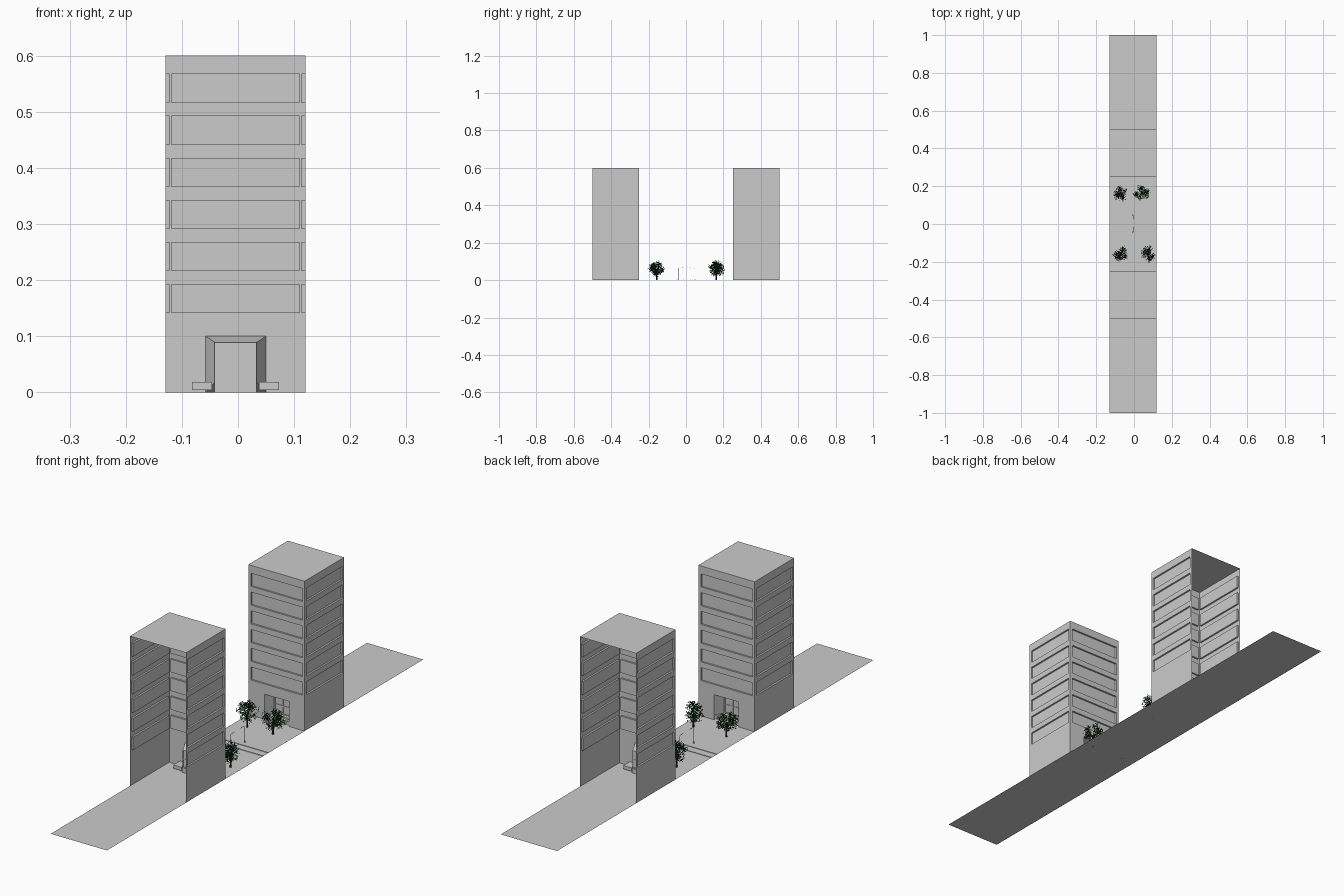
import bpy, bmesh, math, random
from mathutils import Vector, Matrix

if "Cube" in bpy.data.objects:
    bpy.data.objects.remove(bpy.data.objects["Cube"])

random.seed(4)
X0, X1 = -0.129, 0.12
CX = (X0 + X1) / 2
W = X1 - X0


def finish(bm, name, mat=None, weld=True):
    if weld:
        bmesh.ops.remove_doubles(bm, verts=bm.verts, dist=1e-5)
    me = bpy.data.meshes.new(name)
    bm.to_mesh(me)
    bm.free()
    ob = bpy.data.objects.new(name, me)
    bpy.context.collection.objects.link(ob)
    if mat:
        me.materials.append(mat)
    return ob


def quad(bm, pts):
    return bm.faces.new([bm.verts.new(p) for p in pts])


def box(bm, x0, x1, y0, y1, z0, z1):
    m = Matrix.LocRotScale(((x0 + x1) / 2, (y0 + y1) / 2, (z0 + z1) / 2), None,
                           (x1 - x0, y1 - y0, z1 - z0))
    bmesh.ops.create_cube(bm, size=1, matrix=m)


def wall(bm, place, us, zs, holes, depth, inset):
    """Grid of wall cells; cells in holes become recesses. inset = left, right, bottom, top."""
    for i in range(len(us) - 1):
        for j in range(len(zs) - 1):
            a, b, c, d = us[i], us[i + 1], zs[j], zs[j + 1]
            outer = [(a, c), (b, c), (b, d), (a, d)]
            if (i, j) not in holes:
                quad(bm, [place(u, z, 0) for u, z in outer])
                continue
            l, r, lo, hi = inset
            inner = [(a + l, c + lo), (b - r, c + lo), (b - r, d - hi), (a + l, d - hi)]
            for k in range(4):
                n = (k + 1) % 4
                quad(bm, [place(*outer[k], 0), place(*outer[n], 0),
                          place(*inner[n], depth), place(*inner[k], depth)])
            quad(bm, [place(u, z, depth) for u, z in inner])


def building(side, label):
    # facade at |y| = 0.25, outer end at |y| = 0.5 left open
    def facade(u, z, d): return (X0 + u, side * (0.25 + d), z)
    def left(u, z, d): return (X0 + d, side * (0.25 + u), z)
    def right(u, z, d): return (X1 - d, side * (0.25 + u), z)

    zs = [0.14]
    for k in range(6):
        zs += [0.141 + 0.075 * k, 0.193 + 0.075 * k]
    zs.append(0.6)
    windows = {(1, 1 + 2 * k) for k in range(6)}
    bm = bmesh.new()
    for place, width in ((facade, W), (left, 0.25), (right, 0.25)):
        wall(bm, place, [0, 0.0105, width - 0.0105, width], zs, windows, 0.007, (0,) * 4)
    # ground storey with tapered doorway
    wall(bm, facade, [0, 0.071, 0.179, W], [0, 0.1, 0.14], {(1, 0)}, 0.04,
         (0.017, 0.017, 0.018, 0.011))
    for place in (left, right):
        wall(bm, place, [0, 0.25], [0, 0.14], set(), 0, (0,) * 4)
    # roof
    quad(bm, [(X0, side * 0.25, 0.6), (X1, side * 0.25, 0.6),
              (X1, side * 0.5, 0.6), (X0, side * 0.5, 0.6)])
    bmesh.ops.remove_doubles(bm, verts=bm.verts, dist=1e-5)
    bmesh.ops.recalc_face_normals(bm, faces=bm.faces)
    finish(bm, label + "_building_shell")

    # door frame bars, on both faces of the door panel
    bm = bmesh.new()
    ya, yb = sorted((side * 0.288, side * 0.292))
    for x in (-0.040, CX, 0.031):
        box(bm, x - 0.002, x + 0.002, ya, yb, 0.018, 0.089)
    for z in (0.020, 0.052, 0.087):
        box(bm, -0.041, 0.033, ya, yb, z - 0.002, z + 0.002)
    finish(bm, label + "_door_frame", weld=False)

    # entrance steps and side plinths
    bm = bmesh.new()
    for k in range(3):
        ya, yb = sorted((side * (0.251 + 0.012 * k), side * 0.294))
        box(bm, -0.042, 0.033, ya, yb, 0, 0.006 * (k + 1))
    ya, yb = sorted((side * 0.251, side * 0.292))
    for s in (-1, 1):
        xa, xb = sorted((CX + s * 0.042, CX + s * 0.0775))
        box(bm, xa, xb, ya, yb, 0.004, 0.012)
        box(bm, xa, xb, ya, yb, 0.012, 0.018)
    finish(bm, label + "_entrance_steps", weld=False)


# ground strips
bm = bmesh.new()
ys = [-1, -0.5, -0.25, -0.13, -0.05, -0.012, 0.022, 0.05, 0.13, 0.25, 0.5, 1]
for a, b in zip(ys, ys[1:]):
    quad(bm, [(X0, a, 0), (X1, a, 0), (X1, b, 0), (X0, b, 0)])
finish(bm, "ground")

# low kerbs
bm = bmesh.new()
for y in (-0.012, 0.022):
    box(bm, X0, X1, y - 0.0015, y + 0.0015, 0, 0.002)
finish(bm, "kerbs", weld=False)

building(-1, "front")
building(1, "rear")


def tube(bm, a, b, r0, r1, n=6):
    a, b = Vector(a), Vector(b)
    v = b - a
    m = Matrix.Translation((a + b) / 2) @ v.to_track_quat('Z', 'Y').to_matrix().to_4x4()
    bmesh.ops.create_cone(bm, cap_ends=True, segments=n, radius1=r0, radius2=r1,
                          depth=v.length, matrix=m)


# street lamps with overhanging arms
for s, label in ((-1, "front"), (1, "rear")):
    bm = bmesh.new()
    y = 0.003 + s * 0.045
    tube(bm, (CX, y, 0), (CX, y, 0.004), 0.003, 0.002, 8)
    tube(bm, (CX, y, 0), (CX, y, 0.062), 0.0009, 0.0007)
    tube(bm, (CX, y, 0.062), (CX, y - s * 0.005, 0.065), 0.0007, 0.0007)
    tube(bm, (CX, y - s * 0.005, 0.065), (CX, y - s * 0.025, 0.065), 0.0007, 0.0012)
    finish(bm, label + "_street_lamp", weld=False)

# trees: trunk, branches and loose leaf cards in clumps
leaf_mat = bpy.data.materials.new("dark_leaf")
leaf_mat.diffuse_color = (0.01, 0.06, 0.012, 1)
leaf_mat.use_nodes = True
leaf_mat.node_tree.nodes["Principled BSDF"].inputs["Base Color"].default_value = leaf_mat.diffuse_color
bark_mat = bpy.data.materials.new("dark_bark")
bark_mat.diffuse_color = (0.02, 0.03, 0.012, 1)
bark_mat.use_nodes = True
bark_mat.node_tree.nodes["Principled BSDF"].inputs["Base Color"].default_value = bark_mat.diffuse_color


def rand_dir():
    z, a = random.uniform(-1, 1), random.uniform(0, 2 * math.pi)
    r = math.sqrt(1 - z * z)
    return Vector((r * math.cos(a), r * math.sin(a), z))


def tree(x, y, R, label):
    c = Vector((x, y, 0.061))
    wood, leaves = bmesh.new(), bmesh.new()
    tube(wood, (x, y, 0), (x, y, 0.06), 0.0035, 0.0015)
    for k in range(26):
        tip = c + rand_dir() * R * 0.66
        tube(wood, (x, y, random.uniform(0.025, 0.05)), tip, 0.0011, 0.0004, 4)
        for q in range(22):
            p = tip + rand_dir() * R * 0.36 * random.random() ** 0.5
            d = rand_dir()
            e = d.cross(rand_dir()).normalized() * 0.0018
            d = d * 0.0045
            quad(leaves, [p - d, p + e, p + d, p - e])
    finish(wood, label + "_trunk", bark_mat, False)
    finish(leaves, label + "_leaves", leaf_mat, False)


for i, (x, y, R) in enumerate(((-0.071, 0.16, 0.044), (0.041, 0.163, 0.047),
                               (-0.07, -0.155, 0.043), (0.078, -0.158, 0.044))):
    tree(x, y, R, "tree_%d" % (i + 1))
